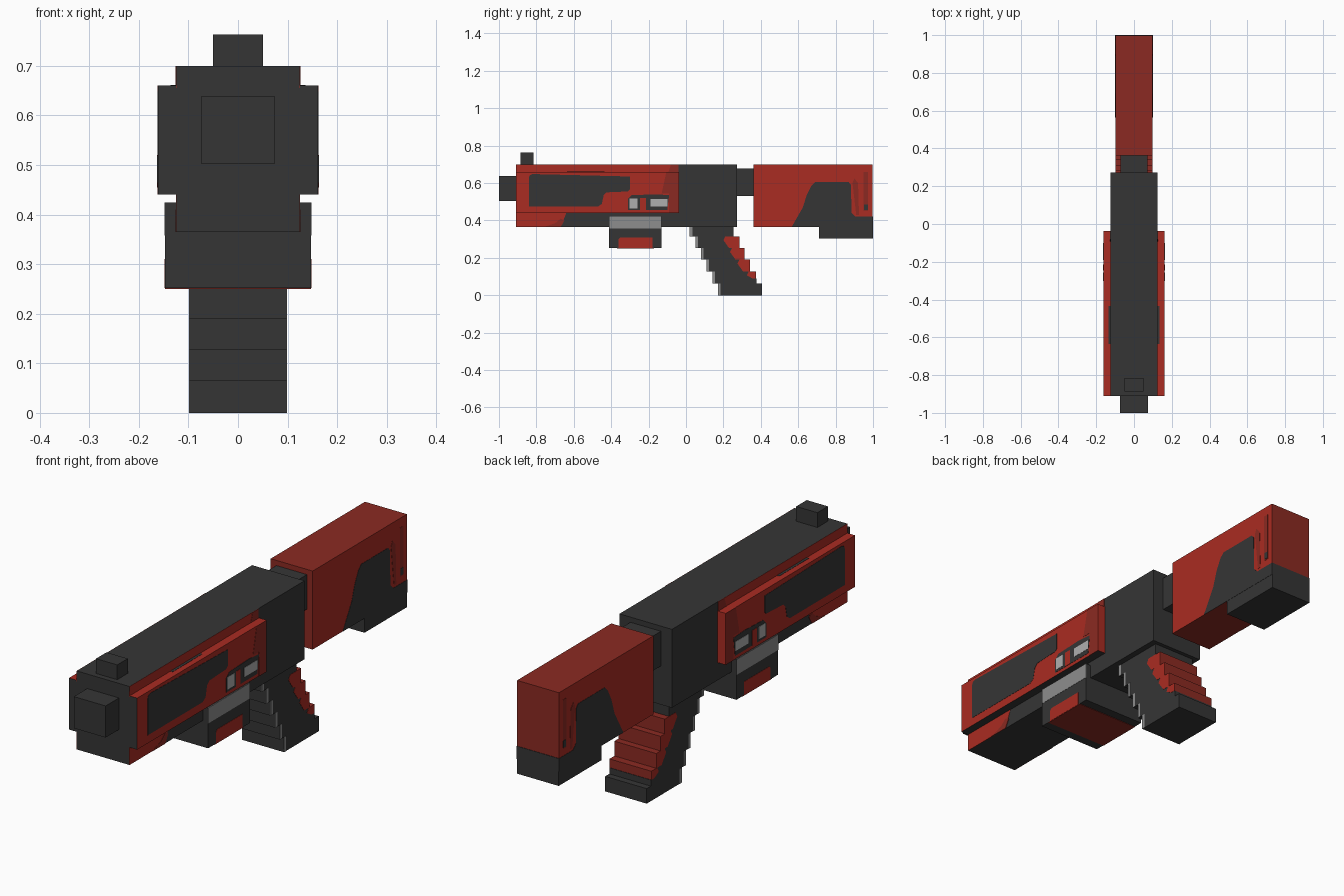
import bpy, bmesh

if "Cube" in bpy.data.objects:
    bpy.data.objects.remove(bpy.data.objects["Cube"])

def colour(name, rgb):
    m = bpy.data.materials.new(name)
    m.diffuse_color = (*rgb, 1)
    m.use_nodes = True
    m.node_tree.nodes["Principled BSDF"].inputs["Base Color"].default_value = m.diffuse_color
    return m

DARK = colour("charcoal", (0.036, 0.036, 0.036))
RED = colour("red", (0.40, 0.025, 0.016))
DEEP = colour("deep red", (0.26, 0.023, 0.016))
GREY = colour("grey", (0.27, 0.27, 0.27))
LIGHT = colour("light grey", (0.43, 0.43, 0.43))

AXES = {"-x": (0, -1), "+x": (0, 1), "-y": (1, -1), "+y": (1, 1), "-z": (2, -1), "+z": (2, 1)}

def finish(name, bm, mats):
    bmesh.ops.recalc_face_normals(bm, faces=bm.faces)
    me = bpy.data.meshes.new(name)
    bm.to_mesh(me)
    bm.free()
    for m in mats:
        me.materials.append(m)
    ob = bpy.data.objects.new(name, me)
    bpy.context.collection.objects.link(ob)
    return ob

def box(name, x, y, z, mat, **sides):
    """Box from (min, max) ranges; faces=dict recolours faces by direction."""
    faces = sides.get("faces", {})
    bm = bmesh.new()
    bmesh.ops.create_cube(bm, size=1)
    for v in bm.verts:
        for i, (a, b) in enumerate((x, y, z)):
            v.co[i] = a if v.co[i] < 0 else b
    bm.normal_update()
    mats = [mat]
    for d, m in faces.items():
        if m not in mats:
            mats.append(m)
        axis, sign = AXES[d]
        for f in bm.faces:
            if f.normal[axis] * sign > 0.9:
                f.material_index = mats.index(m)
    return finish(name, bm, mats)

def panels(name, x, pts, mat, thick=0.003):
    """Thin painted plate with a (y, z) outline, on both sides of the model."""
    bm = bmesh.new()
    for s in (-1, 1):
        f = bm.faces.new([bm.verts.new((s * (x - 0.001), y, z)) for y, z in pts])
        new = bmesh.ops.extrude_face_region(bm, geom=[f])["geom"]
        for v in new:
            if isinstance(v, bmesh.types.BMVert):
                v.co.x = s * (x + thick)
    return finish(name, bm, [mat])

def rect(y0, y1, z0, z1):
    return [(y0, z0), (y1, z0), (y1, z1), (y0, z1)]

# Receiver, muzzle, sight and stock connector
box("body", (-.124, .124), (-.91, .272), (.365, .70), DARK)
box("muzzle", (-.075, .075), (-1, -.90), (.503, .638), DARK)
box("front_sight", (-.05, .05), (-.886, -.815), (.695, .763), DARK)
box("stock_connector", (-.072, .072), (.27, .37), (.53, .678), DARK)
panels("body_upper_stripe", .124, rect(-.91, -.04, .655, .70), RED, .001)
panels("body_upper_stripe_end", .125, [(-.095, .655), (-.04, .655), (-.04, .70), (-.08, .70)], DEEP, .001)
panels("body_lower_patch", .124, [(-.91, .365), (-.73, .365), (-.66, .39), (-.64, .44), (-.91, .44)], RED, .001)
panels("body_lower_shade", .125, [(-.76, .365), (-.67, .365), (-.65, .40), (-.67, .41), (-.70, .385)], DEEP, .001)

# Side plates with painted details
for s, n in ((1, "right"), (-1, "left")):
    xs = sorted((s * .12, s * .161))
    box(n + "_side_plate", xs, (-.91, -.037), (.44, .66), RED, faces={"-y": DARK, "-z": DARK})
    box(n + "_plate_top_mark", sorted((s * .124, s * .136)), (-.635, -.435), (.658, .661), DARK)
panels("plate_window", .161,
       [(-.84, .475), (-.47, .475), (-.45, .488), (-.44, .535), (-.425, .55), (-.31, .555), (-.30, .565),
        (-.30, .635), (-.82, .648), (-.835, .642), (-.84, .63)], DARK, .001)
panels("plate_rear_shade", .161, [(-.13, .545), (-.09, .545), (-.09, .44), (-.04, .44), (-.04, .66), (-.105, .66)], DEEP, .001)
panels("plate_slot", .161, [(-.31, .455), (-.10, .455), (-.09, .535), (-.16, .54), (-.29, .535), (-.31, .515)], DARK, .001)
panels("slot_insert", .162, rect(-.245, -.215, .455, .52), RED, .001)
panels("slot_front_light", .162, rect(-.302, -.258, .465, .518), LIGHT, .001)
panels("slot_rear_light", .162, rect(-.19, -.10, .475, .515), LIGHT, .001)

# Fore grip block
box("fore_grip", (-.147, .147), (-.412, -.13), (.252, .424), DARK)
panels("fore_grip_band", .147, rect(-.412, -.13, .358, .424), GREY, .001)
panels("fore_grip_patch", .147, [(-.36, .252), (-.18, .252), (-.18, .31), (-.35, .31), (-.36, .30)], RED, .001)
box("fore_grip_underside", (-.147, .147), (-.37, -.17), (.25, .254), DEEP)

# Stepped pistol grip: front y, back y, bottom z, top z, start of red side patch
steps = [(.17, .405, 0, .064, None), (.142, .375, .064, .127, .325), (.11, .342, .127, .19, .275),
         (.08, .313, .19, .252, .235), (.05, .285, .252, .315, .20), (.02, .255, .315, .37, None)]
for i, (y0, y1, z0, z1, red) in enumerate(steps):
    lit = {"+y": DEEP, "+z": DEEP} if red else {}
    box(f"grip_step_{i + 1}", (-.098, .098), (y0, y1), (z0, z1), DARK, faces=lit)
    panels(f"grip_front_edge_{i + 1}", .098, rect(y0, y0 + .014, z0, z1), GREY, .001)
    if red:
        zb = max(z0, .09)
        panels(f"grip_patch_{i + 1}", .098, [(red + .03, zb), (y1, zb), (y1, z1), (red + .01, z1), (red, z1 - .02)], RED, .001)
box("grip_back_lower_band", (-.098, .098), (.37, .377), (.064, .09), DARK)

# Shoulder stock
box("stock", (-.099, .099), (.362, .998), (.365, .70), RED,
    faces={"+z": DEEP, "-z": DEEP, "+y": DEEP, "-y": DEEP})
box("stock_heel", (-.099, .099), (.712, 1.0), (.303, .37), DARK)
box("stock_back_base", (-.099, .099), (.99, 1.0), (.365, .42), DARK)
panels("stock_panel", .099,
       [(.565, .365), (1.0, .365), (1.0, .42), (.905, .42), (.885, .44), (.882, .59), (.87, .605),
        (.69, .605), (.67, .585), (.645, .535), (.625, .47)], DARK, .001)
panels("stock_groove", .099, [(.91, .43), (.925, .43), (.92, .60), (.90, .625), (.89, .60)], DEEP, .001)
panels("stock_slot", .099, rect(.95, .972, .45, .66), DEEP, .001)
panels("stock_pin", .100, rect(.952, .972, .455, .485), DARK, .001)
